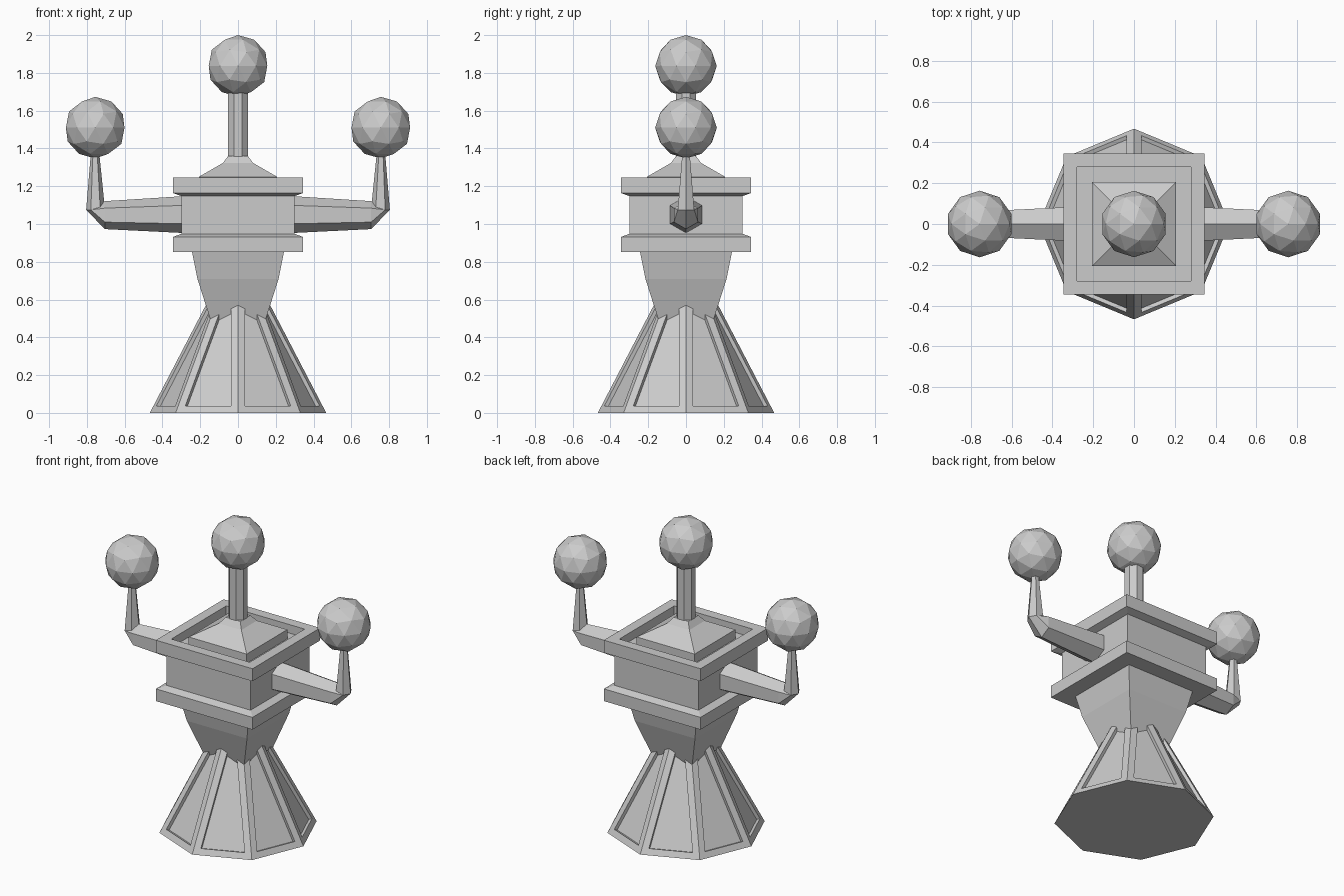
import bpy, bmesh, math
from mathutils import Vector

if "Cube" in bpy.data.objects:
    bpy.data.objects.remove(bpy.data.objects["Cube"])


def finish(name, bm):
    bmesh.ops.recalc_face_normals(bm, faces=bm.faces)
    mesh = bpy.data.meshes.new(name)
    bm.to_mesh(mesh)
    bm.free()
    obj = bpy.data.objects.new(name, mesh)
    bpy.context.collection.objects.link(obj)
    return obj


def polygon_stack(profile, sides, turn):
    """Stack of regular polygons given as (corner radius, z), capped at both ends."""
    bm = bmesh.new()
    rings = []
    for r, z in profile:
        angles = [turn + math.tau * i / sides for i in range(sides)]
        rings.append([bm.verts.new((r * math.cos(a), r * math.sin(a), z)) for a in angles])
    walls = []
    for a, b in zip(rings, rings[1:]):
        for i in range(sides):
            j = (i + 1) % sides
            walls.append(bm.faces.new((a[i], a[j], b[j], b[i])))
    bm.faces.new(rings[0][::-1])
    bm.faces.new(rings[-1])
    return bm, walls


def square_stack(name, profile):
    bm, _ = polygon_stack([(h * math.sqrt(2), z) for h, z in profile], 4, math.pi / 4)
    return finish(name, bm)


def ball(name, location, radius=0.163):
    bm = bmesh.new()
    bmesh.ops.create_icosphere(bm, subdivisions=2, radius=radius)
    bmesh.ops.translate(bm, vec=location, verts=bm.verts)
    return finish(name, bm)


def hexagon(center, radius, u, v):
    c, u, v = Vector(center), Vector(u), Vector(v)
    return [c + radius * (math.cos(k * math.pi / 3) * u + math.sin(k * math.pi / 3) * v)
            for k in range(6)]


def hull(name, points):
    bm = bmesh.new()
    for p in points:
        bm.verts.new(p)
    res = bmesh.ops.convex_hull(bm, input=bm.verts)
    loose = {g for g in res["geom_interior"] + res["geom_unused"]
             if isinstance(g, bmesh.types.BMVert)}
    bmesh.ops.delete(bm, geom=list(loose), context='VERTS')
    return finish(name, bm)


# Flared octagonal foot with recessed panels
bm, walls = polygon_stack([(0.467, 0.0), (0.134, 0.64)], 8, 0)
bmesh.ops.recalc_face_normals(bm, faces=bm.faces)
bmesh.ops.inset_individual(bm, faces=walls, thickness=0.04, use_even_offset=True)
bmesh.ops.inset_individual(bm, faces=walls, thickness=0.002, depth=-0.02, use_even_offset=True)
finish("foot", bm)

# Square tapered stem
square_stack("stem", [(0.132, 0.45), (0.215, 0.71), (0.245, 0.86)])

# Flanged box with a recessed top and raised roof
square_stack("box_and_roof", [
    (0.345, 0.852), (0.345, 0.931), (0.30, 0.948), (0.30, 1.148),
    (0.345, 1.164), (0.345, 1.245), (0.28, 1.245), (0.28, 1.19),
    (0.207, 1.19), (0.207, 1.25), (0.08, 1.323), (0.052, 1.36)])

# Central pole and ball
bm, _ = polygon_stack([(0.058, 1.30), (0.058, 1.72)], 8, math.pi / 8)
finish("pole", bm)
ball("top_ball", (0, 0, 1.837))

# Bent arms, each with a ball
X, Y, Z = (1, 0, 0), (0, 1, 0), (0, 0, 1)
for s, side in ((-1, "left"), (1, "right")):
    root = hexagon((s * 0.28, 0, 1.05), 0.098, Z, Y)
    bend = hexagon((s * 0.705, 0, 1.047), 0.074, Z, Y)
    rise = hexagon((s * 0.754, 0, 1.075), 0.05, X, Y)
    tip = hexagon((s * 0.757, 0, 1.40), 0.02, X, Y)
    hull(side + "_arm", root + bend)
    hull(side + "_elbow", bend + rise)
    hull(side + "_upright", rise + tip)
    ball(side + "_ball", (s * 0.756, 0, 1.51))
